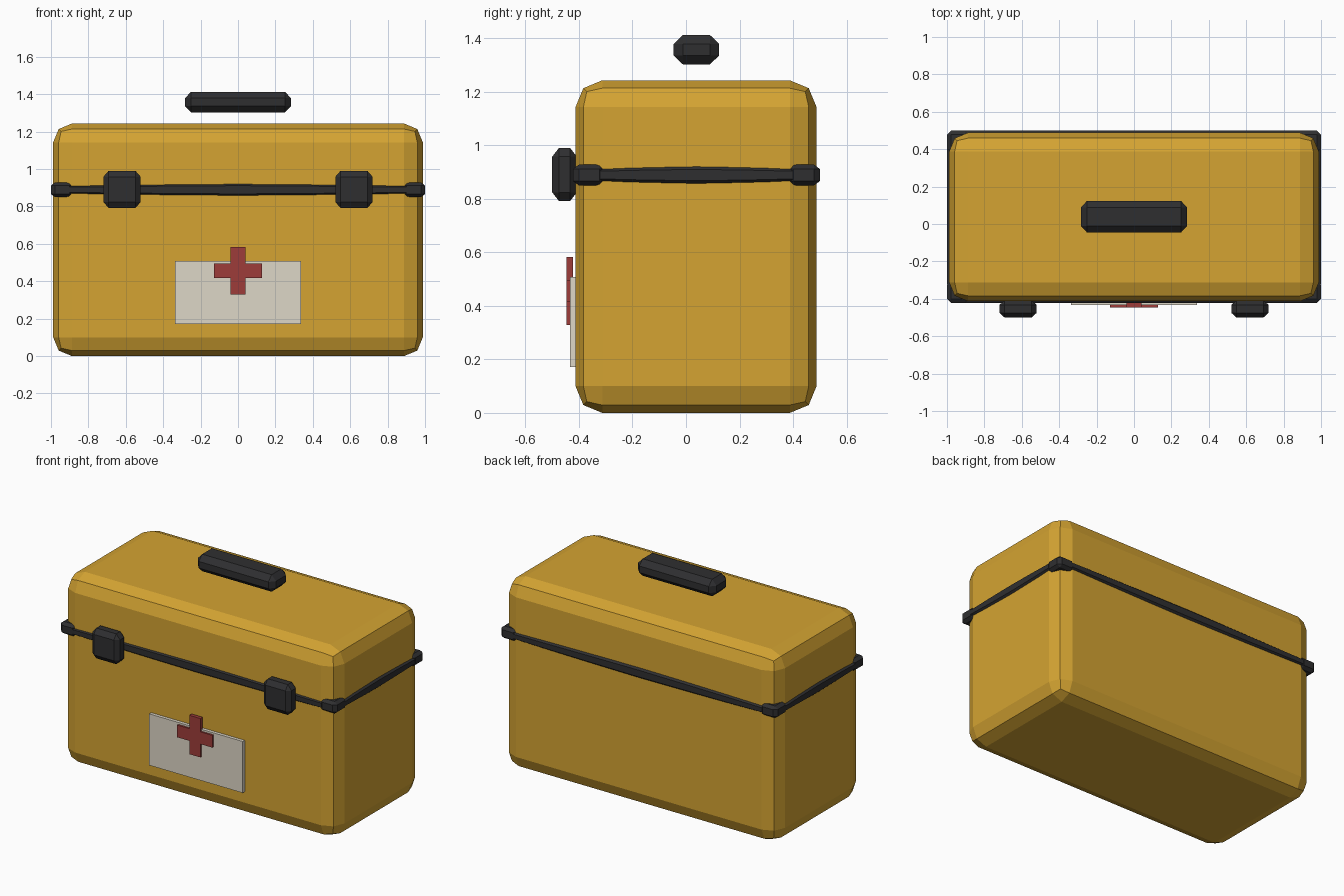
import bpy, bmesh
from mathutils import Vector

if "Cube" in bpy.data.objects:
    bpy.data.objects.remove(bpy.data.objects["Cube"])


def material(name, rgb):
    m = bpy.data.materials.new(name)
    m.diffuse_color = (*rgb, 1)
    m.use_nodes = True
    m.node_tree.nodes["Principled BSDF"].inputs["Base Color"].default_value = m.diffuse_color
    return m


YELLOW = material("mustard yellow", (0.66, 0.37, 0.032))
BLACK = material("soft black", (0.028, 0.028, 0.030))
CREAM = material("off white", (0.73, 0.68, 0.57))
RED = material("dull red", (0.34, 0.046, 0.042))


def finish(bm, name, mat):
    bmesh.ops.recalc_face_normals(bm, faces=bm.faces)
    me = bpy.data.meshes.new(name)
    bm.to_mesh(me)
    bm.free()
    me.materials.append(mat)
    ob = bpy.data.objects.new(name, me)
    bpy.context.collection.objects.link(ob)
    return ob


def hull(bm, pts):
    part = bmesh.new()
    for p in pts:
        part.verts.new(p)
    bmesh.ops.convex_hull(part, input=part.verts)
    bmesh.ops.dissolve_limit(part, angle_limit=0.01, verts=part.verts, edges=part.edges)
    tmp = bpy.data.meshes.new("tmp")
    part.to_mesh(tmp)
    part.free()
    bm.from_mesh(tmp)
    bpy.data.meshes.remove(tmp)


def chamfer_box(bm, lo, hi, cut):
    """Box whose every edge is chamfered, with a separate cut per axis."""
    lo, hi, cut = Vector(lo), Vector(hi), Vector(cut)
    mid, half = (lo + hi) / 2, (hi - lo) / 2
    pts = []
    for sx in (-1, 1):
        for sy in (-1, 1):
            for sz in (-1, 1):
                for keep in range(3):
                    e = half - cut
                    e[keep] = half[keep]
                    pts.append(mid + Vector((sx * e.x, sy * e.y, sz * e.z)))
    hull(bm, pts)


def plain_box(bm, lo, hi):
    hull(bm, [(x, y, z) for x in (lo[0], hi[0]) for y in (lo[1], hi[1]) for z in (lo[2], hi[2])])


# Rounded case body
bm = bmesh.new()
plain_box(bm, (-0.988, -0.413, 0), (0.988, 0.488, 1.243))
bmesh.ops.bevel(bm, geom=bm.edges[:], offset=0.1, segments=2, profile=0.5, affect='EDGES')
finish(bm, "case_body", YELLOW)

# Seam band: four bars swelling at the middle, and four corner caps
X, Y0, Y1, Z = 1.0, -0.422, 0.5, 0.889
bm = bmesh.new()


def bar(start, end, inward, mid_h):
    start, end, inward = Vector(start), Vector(end), Vector(inward)
    pts = []
    for t, h in ((0, 0.026), (0.25, 0.034), (0.5, mid_h), (0.75, 0.034), (1, 0.026)):
        p = start.lerp(end, t)
        for s in (-1, 1):
            pts.append(p + Vector((0, 0, s * h * 0.55)))
            pts.append(p + inward * 0.02 + Vector((0, 0, s * h)))
            pts.append(p + inward * 0.06 + Vector((0, 0, s * h)))
    hull(bm, pts)


for y, n in ((Y0, 1), (Y1, -1)):
    bar((-0.9, y, Z), (0.9, y, Z), (0, n, 0), 0.04)
for s in (-1, 1):
    bar((s * X, Y0 + 0.1, Z), (s * X, Y1 - 0.1, Z), (-s, 0, 0), 0.038)
    for a, b in ((Y0, Y0 + 0.12), (Y1 - 0.12, Y1)):
        xs = sorted((s * X, s * (X - 0.12)))
        chamfer_box(bm, (xs[0], a, Z - 0.039), (xs[1], b, Z + 0.039), (0.022, 0.022, 0.016))
finish(bm, "seam_band", BLACK)

# Front latches
for side, s in (("left", -1), ("right", 1)):
    bm = bmesh.new()
    chamfer_box(bm, (s * 0.62 - 0.1, -0.5, 0.792), (s * 0.62 + 0.1, -0.408, 0.99), (0.028, 0.025, 0.032))
    finish(bm, side + "_latch", BLACK)

# Handle grip above the lid
bm = bmesh.new()
chamfer_box(bm, (-0.283, -0.046, 1.302), (0.283, 0.124, 1.413), (0.032, 0.035, 0.034))
finish(bm, "handle_grip", BLACK)

# Label plate
bm = bmesh.new()
plain_box(bm, (-0.338, -0.434, 0.172), (0.338, -0.410, 0.508))
finish(bm, "label_plate", CREAM)

# Cross: a twelve-sided outline extruded backwards
a, b, cz = 0.04, 0.127, 0.456
outline = [(a, b), (a, a), (b, a), (b, -a), (a, -a), (a, -b),
           (-a, -b), (-a, -a), (-b, -a), (-b, a), (-a, a), (-a, b)]
bm = bmesh.new()
face = bm.faces.new([bm.verts.new((x, -0.446, cz + z)) for x, z in outline])
ext = bmesh.ops.extrude_face_region(bm, geom=[face], use_keep_orig=True)
bmesh.ops.translate(bm, vec=(0, 0.024, 0),
                    verts=[g for g in ext["geom"] if isinstance(g, bmesh.types.BMVert)])
finish(bm, "red_cross", RED)
